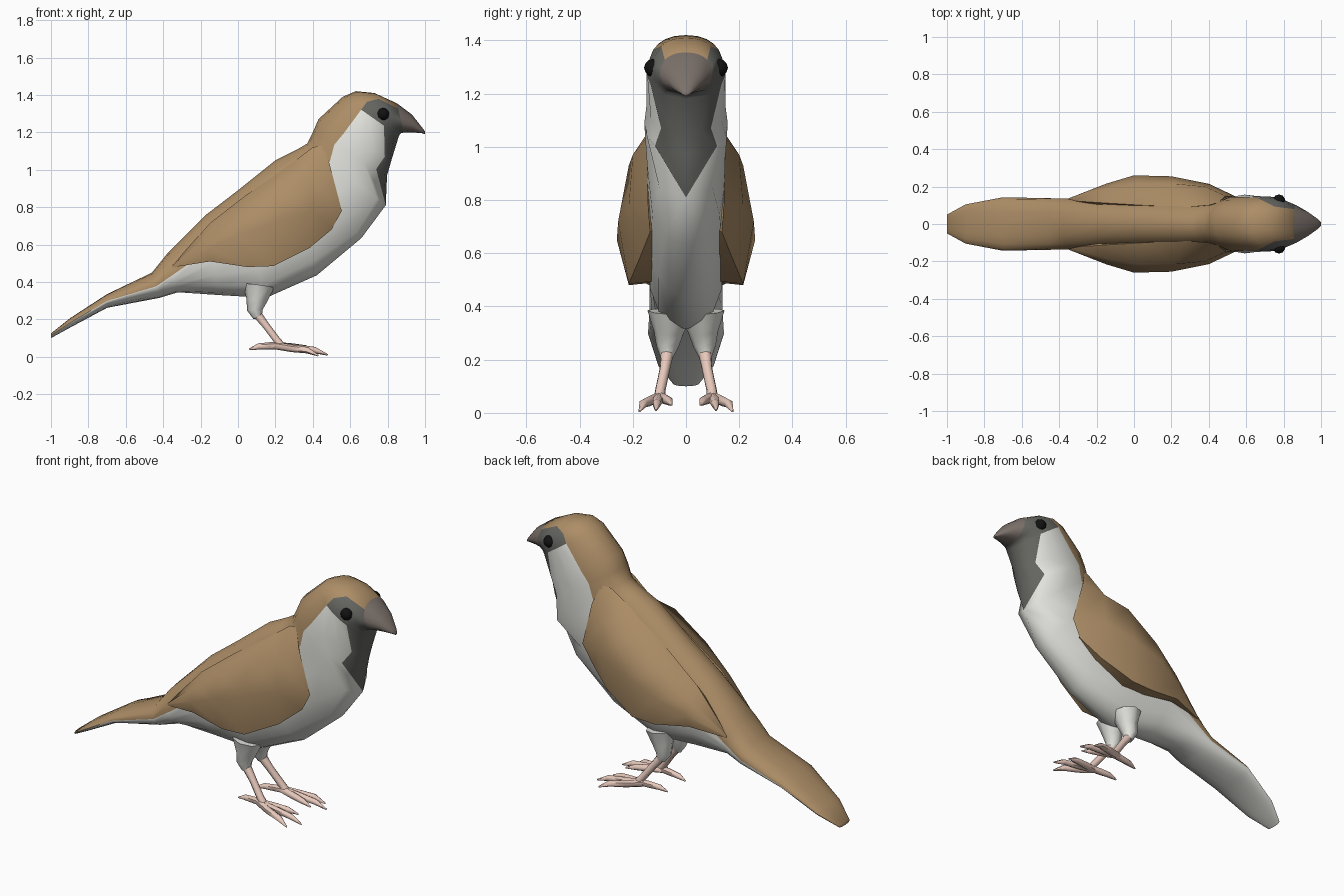
import bpy, bmesh, math
from mathutils import Vector

if "Cube" in bpy.data.objects:
    bpy.data.objects.remove(bpy.data.objects["Cube"])


def material(name, rgb):
    m = bpy.data.materials.new(name)
    m.diffuse_color = (*rgb, 1)
    m.use_nodes = True
    m.node_tree.nodes["Principled BSDF"].inputs["Base Color"].default_value = m.diffuse_color
    return m


brown = material("brown", (0.42, 0.27, 0.135))
white = material("white", (0.78, 0.78, 0.74))
grey = material("grey", (0.13, 0.13, 0.12))
horn = material("horn", (0.2, 0.165, 0.145))
pink = material("pink", (0.8, 0.58, 0.5))
black = material("black", (0.006, 0.006, 0.006))


def finish(name, bm, mats, angle=60):
    bmesh.ops.remove_doubles(bm, verts=bm.verts, dist=0.0005)
    bmesh.ops.recalc_face_normals(bm, faces=bm.faces)
    me = bpy.data.meshes.new(name)
    bm.to_mesh(me)
    bm.free()
    ob = bpy.data.objects.new(name, me)
    bpy.context.collection.objects.link(ob)
    for m in mats:
        me.materials.append(m)
    bpy.ops.object.select_all(action='DESELECT')
    ob.select_set(True)
    bpy.context.view_layer.objects.active = ob
    bpy.ops.object.shade_smooth_by_angle(angle=math.radians(angle))
    return ob


def loft(name, rings, mats, pick=lambda i, j: 0, angle=60):
    """Skin closed rings of points, cap both ends."""
    bm = bmesh.new()
    vs = [[bm.verts.new(p) for p in r] for r in rings]
    n = len(rings[0])
    for i in range(len(vs) - 1):
        for j in range(n):
            k = (j + 1) % n
            f = bm.faces.new((vs[i][j], vs[i][k], vs[i + 1][k], vs[i + 1][j]))
            f.material_index = pick(i, j)
    bm.faces.new(vs[0])
    bm.faces.new(vs[-1])
    return finish(name, bm, mats, angle)


def tube(name, path, radii, mat, sides=7):
    pts = [Vector(p) for p in path]
    rings = []
    for i, p in enumerate(pts):
        d = (pts[min(i + 1, len(pts) - 1)] - pts[max(i - 1, 0)]).normalized()
        u = d.cross(Vector((0, 1, 0))).normalized()
        v = d.cross(u)
        rings.append([p + radii[i] * (u * math.cos(a) + v * math.sin(a))
                      for a in (2 * math.pi * k / sides for k in range(sides))])
    return loft(name, rings, [mat])


def body_ring(tx, tz, bx, bz, w, a1, a2):
    """Oval from back point to belly point; a1 and a2 are the colour borders."""
    angles = ([a1 * k / 4 for k in range(4)] + [a1 + (a2 - a1) * k / 3 for k in range(3)]
              + [a2, (a2 + 180) / 2, 180])
    half = []
    for a in map(math.radians, angles):
        t = (1 - math.cos(a)) / 2
        half.append((tx + (bx - tx) * t, w * max(math.sin(a), 0) ** 0.85, tz + (bz - tz) * t))
    return half + [(x, -y, z) for x, y, z in half[-2:0:-1]]


# Body, tail and head: back x, z, belly x, z, half width, colour border angles
stations = [
    (-1, .125, -1, .10, .05, 90, 140),
    (-.9, .205, -.9, .155, .105, 90, 140),
    (-.7, .335, -.7, .262, .143, 90, 140),
    (-.46, .45, -.42, .315, .138, 95, 140),
    (-.38, .55, -.32, .345, .138, 95, 140),
    (-.17, .76, -.1, .33, .14, 80, 140),
    (0, .89, .15, .315, .15, 75, 140),
    (.2, 1.05, .42, .435, .15, 70, 140),
    (.31, 1.105, .66, .635, .145, 65, 150),
    (.37, 1.14, .79, .81, .15, 65, 180),
    (.4, 1.2, .797, .97, .157, 65, 135),
    (.43, 1.27, .82, 1.05, .15, 72, 145),
    (.56, 1.39, .86, 1.18, .148, 70, 118),
    (.63, 1.42, .87, 1.195, .14, 60, 120),
    (.73, 1.41, .88, 1.197, .125, 45, 120),
    (.85, 1.355, .885, 1.2, .1, 50, 120),
]


def plumage(i, j):
    c = j if j < 9 else 17 - j
    if c < 4:
        return 0
    return 2 if i >= 12 or (c >= 7 and i >= 9) else 1


loft("body", [body_ring(*s) for s in stations], [brown, white, grey], plumage)

# Beak
beak = [stations[-1], (.93, 1.295, .93, 1.2, .065, 60, 120),
        (.985, 1.225, .985, 1.195, .025, 60, 120), (1, 1.205, 1, 1.19, .008, 60, 120)]
loft("beak", [body_ring(*s) for s in beak], [horn])

# Wing sections from tip to shoulder: upper edge, two bulge points, lower edge
wing = [
    [(-.35, .125, .49), (-.35, .135, .488), (-.35, .137, .483), (-.35, .135, .478)],
    [(-.15, .112, .715), (-.15, .185, .66), (-.15, .215, .58), (-.15, .19, .51)],
    [(.05, .1, .87), (.02, .215, .79), (0, .26, .65), (.05, .215, .48)],
    [(.28, .09, 1.03), (.22, .215, .93), (.2, .255, .72), (.19, .215, .485)],
    [(.40, .10, 1.12), (.38, .2, .97), (.4, .215, .78), (.38, .175, .58)],
    [(.45, .115, 1.13), (.49, .15, 1.03), (.555, .142, .78), (.5, .135, .68)],
]

for side, label in ((1, "left"), (-1, "right")):
    # Wing
    rings = []
    for sec in wing:
        ring = [(x, y * side, z) for x, y, z in sec]
        lo, up = sec[3], sec[0]
        ring += [(lo[0], .12 * side, lo[2] + .01),
                 ((lo[0] + up[0]) / 2, .08 * side, (lo[2] + up[2]) / 2)]
        rings.append(ring)
    loft(label + "_wing", rings, [brown], angle=50)

    # Eye
    bm = bmesh.new()
    bmesh.ops.create_icosphere(bm, subdivisions=2, radius=.034)
    bmesh.ops.translate(bm, verts=bm.verts, vec=(.775, .124 * side, 1.297))
    finish(label + "_eye", bm, [black], 30)

    # Leg: feathered thigh, bare shank
    def s(points):
        return [(x, y * side, z) for x, y, z in points]
    tube(label + "_thigh", s([(.11, .06, .38), (.1, .065, .3), (.09, .07, .25), (.105, .073, .21)]),
         [.085, .055, .042, .024], white, 8)
    tube(label + "_shank", s([(.095, .07, .235), (.15, .08, .165), (.21, .097, .085), (.235, .1, .055)]),
         [.026, .02, .02, .022], pink)

    # Toes
    for toe, path in {
        "middle": [(.2, .1, .06), (.3, .105, .048), (.41, .11, .036), (.48, .113, .01)],
        "outer": [(.2, .1, .06), (.29, .135, .045), (.37, .16, .035), (.43, .175, .006)],
        "inner": [(.2, .1, .06), (.29, .08, .052), (.36, .065, .045), (.42, .055, .03)],
        "back": [(.24, .1, .06), (.17, .092, .058), (.11, .085, .055), (.06, .08, .04)],
    }.items():
        tube(f"{label}_{toe}_toe", s(path), [.02, .02, .017, .004], pink, 6)
